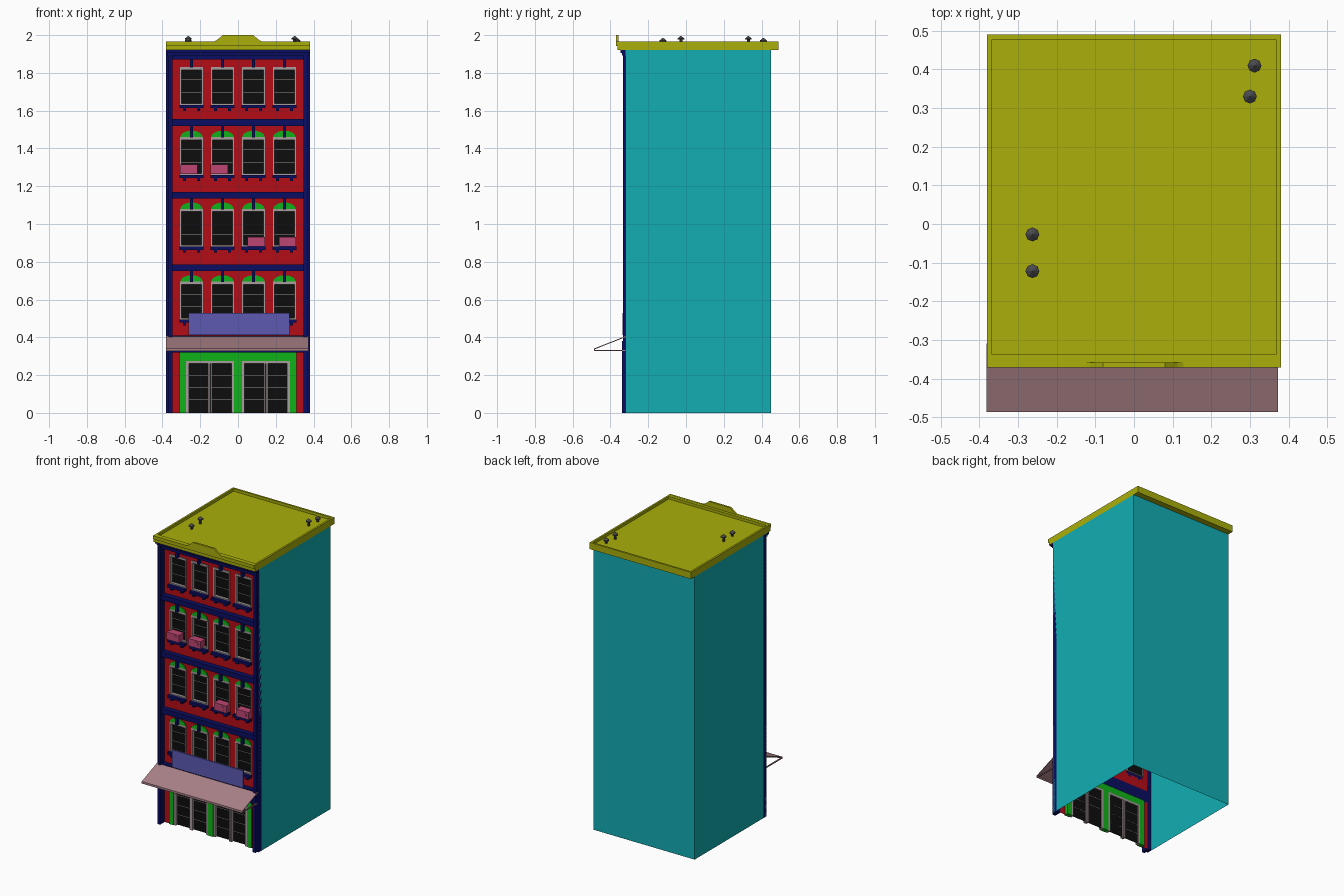
import bpy, bmesh, math
from mathutils import Matrix, Vector

if "Cube" in bpy.data.objects:
    bpy.data.objects.remove(bpy.data.objects["Cube"])


def mat(name, r, g, b):
    m = bpy.data.materials.new(name)
    m.diffuse_color = (r, g, b, 1)
    m.use_nodes = True
    m.node_tree.nodes["Principled BSDF"].inputs["Base Color"].default_value = m.diffuse_color
    return m


RED = mat("red", .46, .004, .008)
NAVY = mat("navy", .003, .004, .12)
TEAL = mat("teal", .006, .42, .45)
OLIVE = mat("olive", .40, .43, .003)
GREEN = mat("green", .005, .45, .01)
PURPLE = mat("purple", .11, .10, .45)
MAUVE = mat("mauve", .40, .22, .24)
PINK = mat("pink", .52, .06, .17)
BLACK = mat("black", .004, .004, .004)
TRIM = mat("trim", .40, .34, .34)
METAL = mat("metal", .07, .07, .075)


def finish(name, bm, m):
    me = bpy.data.meshes.new(name)
    bm.to_mesh(me)
    bm.free()
    me.materials.append(m)
    ob = bpy.data.objects.new(name, me)
    bpy.context.collection.objects.link(ob)
    return ob


def boxes(name, items, m):
    """One object from (x0, x1, y0, y1, z0, z1) boxes."""
    bm = bmesh.new()
    for x0, x1, y0, y1, z0, z1 in items:
        M = Matrix.Translation(((x0+x1)/2, (y0+y1)/2, (z0+z1)/2)) @ \
            Matrix.Diagonal((x1-x0, y1-y0, z1-z0, 1))
        bmesh.ops.create_cube(bm, size=1, matrix=M)
    return finish(name, bm, m)


def quads(name, items, m):
    """One object from flat polygons given as point lists."""
    bm = bmesh.new()
    for pts in items:
        bm.faces.new([bm.verts.new(p) for p in pts])
    return finish(name, bm, m)


def panel(x0, x1, z0, z1, y):
    return [(x0, y, z0), (x1, y, z0), (x1, y, z1), (x0, y, z1)]


def prism(bm, outline, vec):
    """Extrude a 3D outline along a vector."""
    f = bm.faces.new([bm.verts.new(p) for p in outline])
    r = bmesh.ops.extrude_face_region(bm, geom=[f])
    bmesh.ops.translate(bm, vec=vec,
                        verts=[v for v in r["geom"] if isinstance(v, bmesh.types.BMVert)])
    bmesh.ops.recalc_face_normals(bm, faces=bm.faces)


FACE, WALL, GLASS = -.333, -.290, -.276    # pilaster front, red wall, panes
COLS = (-.246, -.082, .082, .246)
HW = .062
# per floor: panel bottom, panel top, window bottom, window top, arched
FLOORS = [(.41, .75, .495, .695, True), (.785, 1.135, .88, 1.08, True),
          (1.17, 1.52, 1.26, 1.46, True), (1.555, 1.87, 1.63, 1.83, False)]

# hollow side and back walls, open underneath
quads("side_and_back_walls", [
    [(-.38, .45, 0), (-.38, -.32, 0), (-.38, -.32, 1.92), (-.38, .45, 1.92)],
    [(.38, -.32, 0), (.38, .45, 0), (.38, .45, 1.92), (.38, -.32, 1.92)],
    [(.38, .45, 0), (-.38, .45, 0), (-.38, .45, 1.92), (.38, .45, 1.92)]], TEAL)

# repeated facade pieces
wall, glass, trim, navy = [], [], [], []
arches = bmesh.new()
for z0, z1, w0, w1, arched in FLOORS:
    wall += [panel(-.35, .35, z0, w0, WALL), panel(-.35, .35, w1, z1, WALL)]
    edges = [-.35] + [c + s*HW for c in COLS for s in (-1, 1)] + [.35]
    for a, b in zip(edges[::2], edges[1::2]):
        wall.append(panel(a, b, w0, w1, WALL))
    for c in COLS:
        a, b = c-HW, c+HW
        glass.append(panel(a, b, w0, w1, GLASS))
        # window frame and glazing bars
        trim += [(a, a+.009, WALL-.005, GLASS, w0, w1), (b-.009, b, WALL-.005, GLASS, w0, w1),
                 (a, b, WALL-.006, GLASS, w1-.014, w1), (a, b, WALL-.005, GLASS, w0, w0+.008)]
        trim += [(a, b, GLASS-.003, GLASS, z-.001, z+.001)
                 for z in (w0+(w1-w0)*k/3 for k in (1, 2))]
        # sill, brackets and keystone
        navy.append((a-.002, b+.002, -.318, WALL, w0-.017, w0))
        navy += [(c+s*.037-.008, c+s*.037+.008, -.312, WALL, w0-.032, w0-.017)
                 for s in (-1, 1)]
        navy.append((c-.009, c+.009, -.312, WALL, w1-.002, z1))
        if arched:
            prism(arches, [(c+.059*math.cos(math.pi*i/10), WALL-.006,
                            w1+.034*math.sin(math.pi*i/10)) for i in range(11)], (0, .006, 0))
wall += [panel(s*.33-.02, s*.33+.02, 0, .33, WALL) for s in (-1, 1)]
quads("red_wall", wall, RED)
quads("window_glass", glass, BLACK)
boxes("window_frames", trim, TRIM)
boxes("sills_and_keystones", navy, NAVY)
finish("window_arches", arches, GREEN)

# floor bands, stepped corner pilasters and cornice
bands = [(.32, .41), (.75, .785), (1.135, 1.17), (1.52, 1.555), (1.87, 1.92)]
boxes("floor_bands", [(-.35, .35, -.325, WALL, a, b) for a, b in bands], NAVY)
pil = []
for s in (-1, 1):
    for p, q, y, z in ((.348, .38, -.320, 1.92), (.348, .369, FACE, 1.92),
                       (.348, .369, -.339, .38)):
        x0, x1 = sorted((s*p, s*q))
        pil.append((x0, x1, y, WALL, 0, z))
boxes("corner_pilasters", pil, NAVY)
boxes("cornice", [(-.38, .38, -.348, -.32, 1.905, 1.92),
                  (-.375, .375, -.338, -.32, 1.893, 1.905)], NAVY)

# shop front: green surround and two double doors
SF, SB = -.298, -.268
boxes("shop_surround", [(-.31, -.275, SF, SB, 0, .32), (.275, .31, SF, SB, 0, .32),
                        (-.02, .02, SF, SB, 0, .275),
                        (-.275, .275, SF, SB, .275, .32)], GREEN)
dg, dt = [], []
for s in (-1, 1):
    a, b = sorted((s*.02, s*.275))
    c = (a+b)/2
    dg.append(panel(a, b, 0, .275, GLASS))
    dt += [(x0, x1, -.294, SB, 0, .275) for x0, x1 in
           ((a, a+.015), (c-.011, c-.001), (c+.001, c+.011), (b-.015, b))]
    dt.append((a, b, -.294, SB, .262, .275))
    dt += [(a, b, GLASS-.003, GLASS, z-.001, z+.001) for z in (.07, .135, .2)]
quads("door_glass", dg, BLACK)
boxes("door_frames", dt, TRIM)

# awning: sloping sheet with valance, and thin rods
bm = bmesh.new()
prof = [(-.31, .410), (-.487, .341), (-.487, .327), (-.483, .327), (-.483, .337), (-.31, .405)]
prism(bm, [(-.382, y, z) for y, z in prof], (.755, 0, 0))
finish("awning", bm, MAUVE)
boxes("awning_rods", [(x, x+.007, -.485, -.32, .327, .334) for x in (-.380, .365)], MAUVE)

# blank sign board
boxes("sign_board", [(-.262, .272, -.335, -.325, .412, .53)], PURPLE)

# window units with a round fan
units, fans = [], bmesh.new()
for x0, z0 in ((-.307, 1.265), (-.145, 1.265), (.05, .882), (.216, .882)):
    units.append((x0, x0+.092, -.328, GLASS, z0, z0+.05))
    bmesh.ops.create_cone(fans, cap_ends=True, segments=10, radius1=.015, radius2=.015,
                          depth=.004, matrix=Matrix.Translation((x0+.062, -.329, z0+.026))
                          @ Matrix.Rotation(math.pi/2, 4, 'X'))
boxes("window_units", units, PINK)
finish("window_unit_fans", fans, PINK)

# roof slab with recessed top: inset and push down
roof = boxes("roof", [(-.38, .38, -.362, .49, 1.92, 1.965)], OLIVE)
bm = bmesh.new()
bm.from_mesh(roof.data)
top = max(bm.faces, key=lambda f: f.calc_center_median().z)
bmesh.ops.inset_region(bm, faces=[top], thickness=.013, use_even_offset=True)
r = bmesh.ops.extrude_face_region(bm, geom=[top])
vs = [v for v in r["geom"] if isinstance(v, bmesh.types.BMVert)]
bmesh.ops.delete(bm, geom=[f for f in bm.faces if f == top], context='FACES')
bmesh.ops.translate(bm, vec=(0, 0, -.018), verts=vs)
for v in bm.verts:
    if abs(v.co.x) < .375 and v.co.y < 0:
        v.co.y = -.338
bm.to_mesh(roof.data)
bm.free()

# front parapet with raised centre
bm = bmesh.new()
half = [(.38, 1.943), (.38, 1.966), (.128, 1.966), (.112, 1.974), (.08, 2.0)]
pts = half + [(-x, z) for x, z in reversed(half)]
prism(bm, [(x, -.371, z) for x, z in pts], (0, .013, 0))
finish("parapet", bm, OLIVE)

# roof vents: pipe, collar and cone cap
bm = bmesh.new()
for x, y, h in ((-.263, -.027, 1.996), (-.263, -.122, 1.986),
                (.3, .33, 1.996), (.312, .41, 1.986)):
    for r1, r2, z0, z1 in ((.008, .008, 1.945, h-.016), (.018, .018, h-.02, h-.014),
                           (.018, .001, h-.014, h)):
        bmesh.ops.create_cone(bm, cap_ends=True, segments=8, radius1=r1, radius2=r2,
                              depth=z1-z0, matrix=Matrix.Translation((x, y, (z0+z1)/2)))
finish("roof_vents", bm, METAL)
